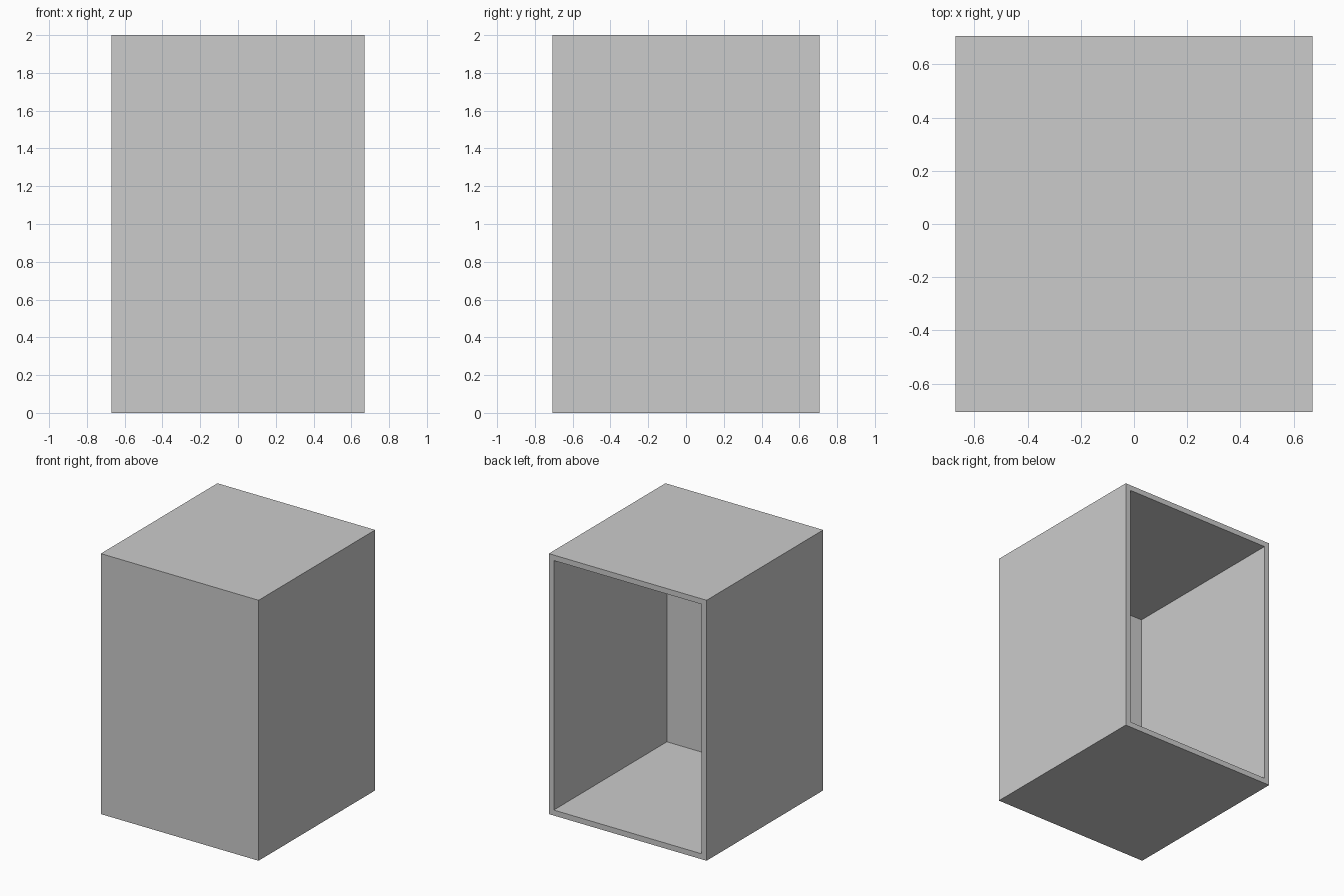
import bpy, bmesh
from mathutils import Matrix

if "Cube" in bpy.data.objects:
    bpy.data.objects.remove(bpy.data.objects["Cube"])

WIDTH, DEPTH, HEIGHT, WALL = 1.34, 1.414, 2.0, 0.042

bm = bmesh.new()

# Outer block standing on the ground
size = Matrix.Diagonal((WIDTH, DEPTH, HEIGHT, 1))
bmesh.ops.create_cube(bm, size=1, matrix=Matrix.Translation((0, 0, HEIGHT / 2)) @ size)
bm.normal_update()

# Even rim around the open back
back = max(bm.faces, key=lambda f: f.calc_center_median().y)
bmesh.ops.inset_region(bm, faces=[back], thickness=WALL, use_even_offset=True)

# Push the opening inward, leaving a front panel of wall thickness
result = bmesh.ops.extrude_discrete_faces(bm, faces=[back])
inner = result["faces"][0]
bmesh.ops.translate(bm, verts=inner.verts, vec=(0, -(DEPTH - WALL), 0))
bmesh.ops.recalc_face_normals(bm, faces=bm.faces)

mesh = bpy.data.meshes.new("open_cabinet")
bm.to_mesh(mesh)
bm.free()
cabinet = bpy.data.objects.new("open_cabinet", mesh)
bpy.context.collection.objects.link(cabinet)
